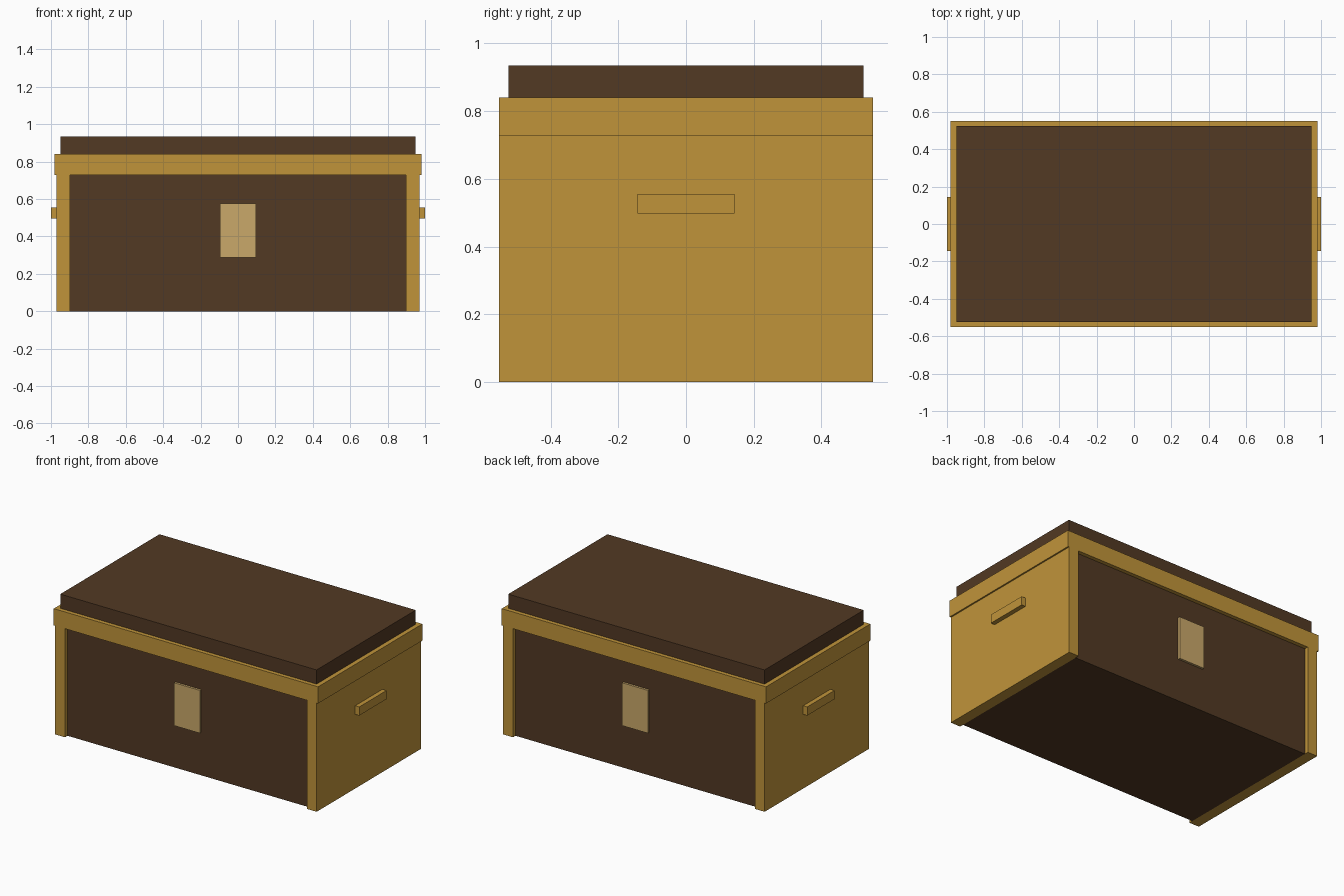
import bpy, bmesh

if "Cube" in bpy.data.objects:
    bpy.data.objects.remove(bpy.data.objects["Cube"])


def material(name, rgb):
    m = bpy.data.materials.new(name)
    m.diffuse_color = (*rgb, 1)
    m.use_nodes = True
    m.node_tree.nodes["Principled BSDF"].inputs["Base Color"].default_value = m.diffuse_color
    return m


GOLD = material("golden wood", (0.527, 0.296, 0.042))
DARK = material("dark brown wood", (0.084, 0.041, 0.017))
TAN = material("pale tan plate", (0.591, 0.392, 0.144))


def box(name, mat, x, y, z):
    """Box from (min, max) ranges along each axis."""
    bm = bmesh.new()
    bmesh.ops.create_cube(bm, size=1)
    for v in bm.verts:
        v.co = [r[0] if c < 0 else r[1] for c, r in zip(v.co, (x, y, z))]
    mesh = bpy.data.meshes.new(name)
    bm.to_mesh(mesh)
    bm.free()
    mesh.materials.append(mat)
    obj = bpy.data.objects.new(name, mesh)
    bpy.context.collection.objects.link(obj)
    return obj


def mirrored(r, side):
    return r if side > 0 else (-r[1], -r[0])


# Recessed chest body, rim and raised lid
box("chest_body", DARK, (-0.897, 0.897), (-0.525, 0.525), (0, 0.735))
box("rim", GOLD, (-0.98, 0.98), (-0.552, 0.552), (0.728, 0.84))
box("lid", DARK, (-0.95, 0.95), (-0.525, 0.525), (0.84, 0.935))

for side, label in ((-1, "left"), (1, "right")):
    # End panels that wrap the body, each with a bar handle
    box(f"{label}_end_panel", GOLD, mirrored((0.897, 0.97), side),
        (-0.552, 0.552), (0, 0.728))
    box(f"{label}_handle", GOLD, mirrored((0.97, 1.0), side),
        (-0.144, 0.144), (0.497, 0.555))

for side, label in ((-1, "front"), (1, "back")):
    # Latch plates centred on the long sides
    box(f"{label}_latch_plate", TAN, (-0.095, 0.095),
        mirrored((0.525, 0.54), side), (0.288, 0.575))
